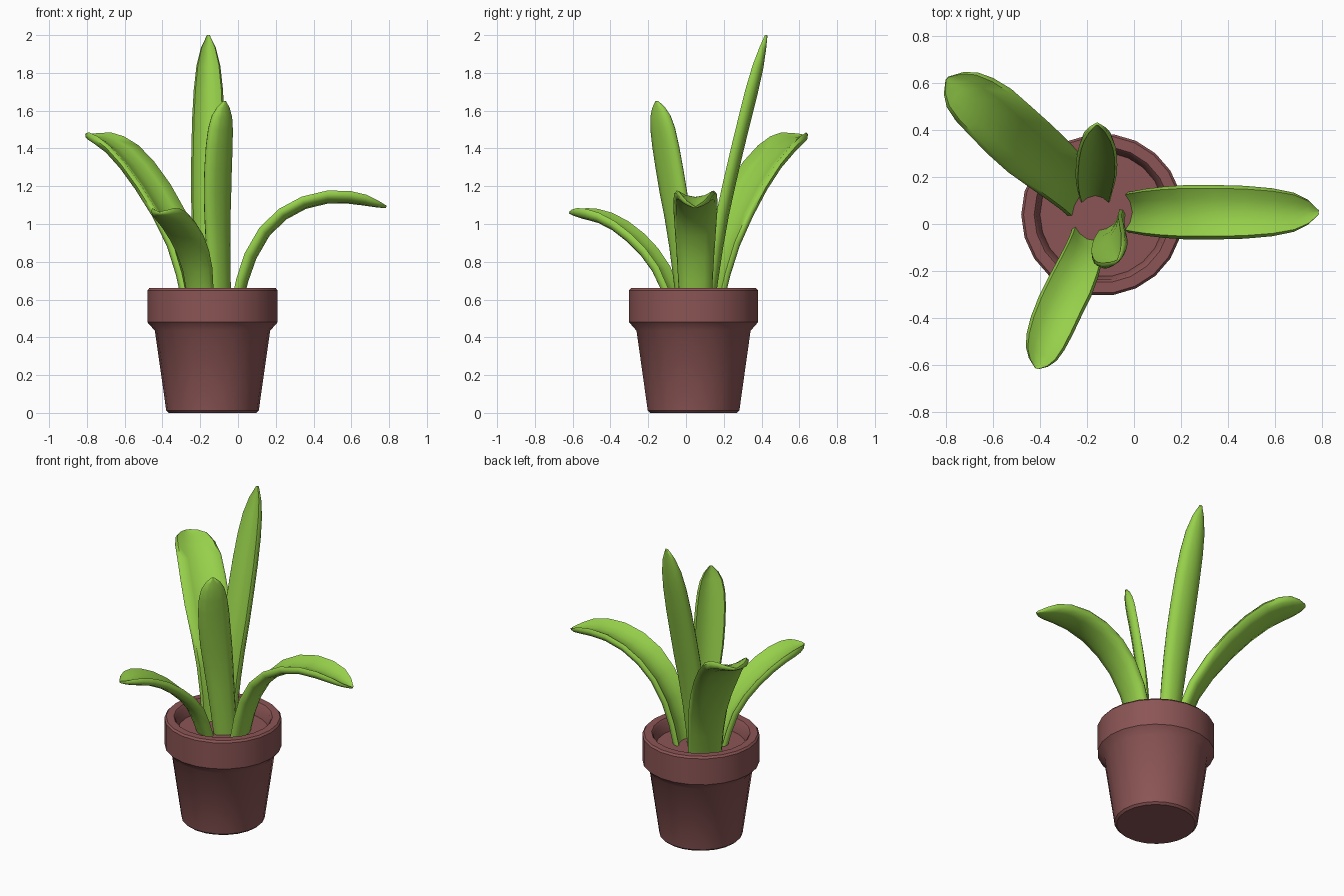
import bpy, bmesh, math
from mathutils import Vector

if "Cube" in bpy.data.objects:
    bpy.data.objects.remove(bpy.data.objects["Cube"])


def material(name, rgb):
    m = bpy.data.materials.new(name)
    m.diffuse_color = (*rgb, 1)
    m.use_nodes = True
    m.node_tree.nodes["Principled BSDF"].inputs["Base Color"].default_value = m.diffuse_color
    return m


CLAY = material("clay brown", (0.26, 0.09, 0.09))
GREEN = material("leaf green", (0.305, 0.63, 0.069))


def finish(bm, name, mat, angle):
    bmesh.ops.recalc_face_normals(bm, faces=bm.faces)
    me = bpy.data.meshes.new(name)
    bm.to_mesh(me)
    bm.free()
    me.materials.append(mat)
    ob = bpy.data.objects.new(name, me)
    bpy.context.collection.objects.link(ob)
    bpy.ops.object.select_all(action='DESELECT')
    ob.select_set(True)
    bpy.context.view_layer.objects.active = ob
    bpy.ops.object.shade_smooth_by_angle(angle=math.radians(angle))
    return ob


def skin(bm, rings):
    # Bridge consecutive closed rings and cap both ends
    loops = [[bm.verts.new(p) for p in r] for r in rings]
    n = len(loops[0])
    for a, b in zip(loops, loops[1:]):
        for i in range(n):
            j = (i + 1) % n
            bm.faces.new((a[i], a[j], b[j], b[i]))
    bm.faces.new(loops[0])
    bm.faces.new(loops[-1])


# Pot: turned profile from base, over the rim, down to the soil
SIDES = 22
profile = [(0.232, 0.0), (0.245, 0.012), (0.305, 0.435), (0.345, 0.48),
           (0.345, 0.648), (0.335, 0.66), (0.29, 0.66), (0.28, 0.648), (0.265, 0.58)]
bm = bmesh.new()
skin(bm, [[(-0.135 + r * math.cos(2 * math.pi * k / SIDES),
            0.04 + r * math.sin(2 * math.pi * k / SIDES), z) for k in range(SIDES)]
          for r, z in profile])
finish(bm, "pot_with_soil", CLAY, 35)


def spline(pts, t):
    # Catmull-Rom point at t in 0..1
    p = [2 * pts[0] - pts[1]] + pts + [2 * pts[-1] - pts[-2]]
    s = min(t, 0.99999) * (len(pts) - 1)
    i = int(s)
    u = s - i
    a, b, c, d = p[i:i + 4]
    return 0.5 * (2 * b + (c - a) * u + (2 * a - 5 * b + 4 * c - d) * u * u
                  + (3 * b - a - 3 * c + d) * u ** 3)


# Leaf stations: position along the path, width factor
STATIONS = [(0, .74), (.1, .79), (.2, .86), (.32, .94), (.44, 1), (.56, 1), (.68, .97),
            (.79, .88), (.88, .72), (.95, .45), (1, .08)]
# Trough section: across, lift (in troughs), thickness side
SECTION = [(-1, 1, 0), (-.88, .95, .5), (-.5, .3, .5), (0, 0, .5), (.5, .3, .5), (.88, .95, .5),
           (1, 1, 0), (.88, .65, -.5), (.5, .2, -.5), (0, 0, -.5), (-.5, .2, -.5), (-.88, .65, -.5)]


def leaf(name, path, heading, half, trough=0.035, thick=0.035):
    pts = [Vector(p) for p in path]
    h = Vector(heading).normalized()
    side = Vector((-h.y, h.x, 0))
    rings = []
    for t, f in STATIONS:
        c = spline(pts, t)
        tan = spline(pts, min(1, t + .02)) - spline(pts, max(0, t - .02))
        n = tan.cross(side).normalized()
        g = min(1, f * 1.2)
        rings.append([c + side * (a * half * f)
                      + n * (g * trough * (l - .45) + k * thick * max(.3, g))
                      for a, l, k in SECTION])
    bm = bmesh.new()
    skin(bm, rings)
    finish(bm, name, GREEN, 70)


leaf("right_leaf", [(-.01, .05, .56), (.05, .05, .79), (.15, .05, .97), (.29, .05, 1.085),
                    (.46, .05, 1.14), (.63, .05, 1.135), (.785, .05, 1.09)], (1, 0), .116)
leaf("back_left_leaf", [(-.225, .12, .56), (-.285, .185, .84), (-.38, .27, 1.06),
                        (-.5, .37, 1.25), (-.61, .475, 1.38), (-.71, .555, 1.445),
                        (-.795, .62, 1.47)], (-.75, .66), .137)
leaf("tall_back_leaf", [(-.165, .12, .56), (-.165, .175, .95), (-.16, .25, 1.3),
                        (-.157, .335, 1.65), (-.157, .425, 2.0)], (0, 1), .088)
leaf("front_upright_leaf", [(-.085, 0, .56), (-.1, -.04, .95), (-.1, -.085, 1.23),
                            (-.088, -.125, 1.47), (-.07, -.155, 1.65)], (.7, -.7), .095, .03, .03)
leaf("front_left_leaf", [(-.2, -.06, .56), (-.22, -.14, .76), (-.265, -.25, .9),
                         (-.33, -.385, 1.005), (-.38, -.51, 1.05), (-.415, -.615, 1.06)],
     (-.4, -.9), .1, .03)
